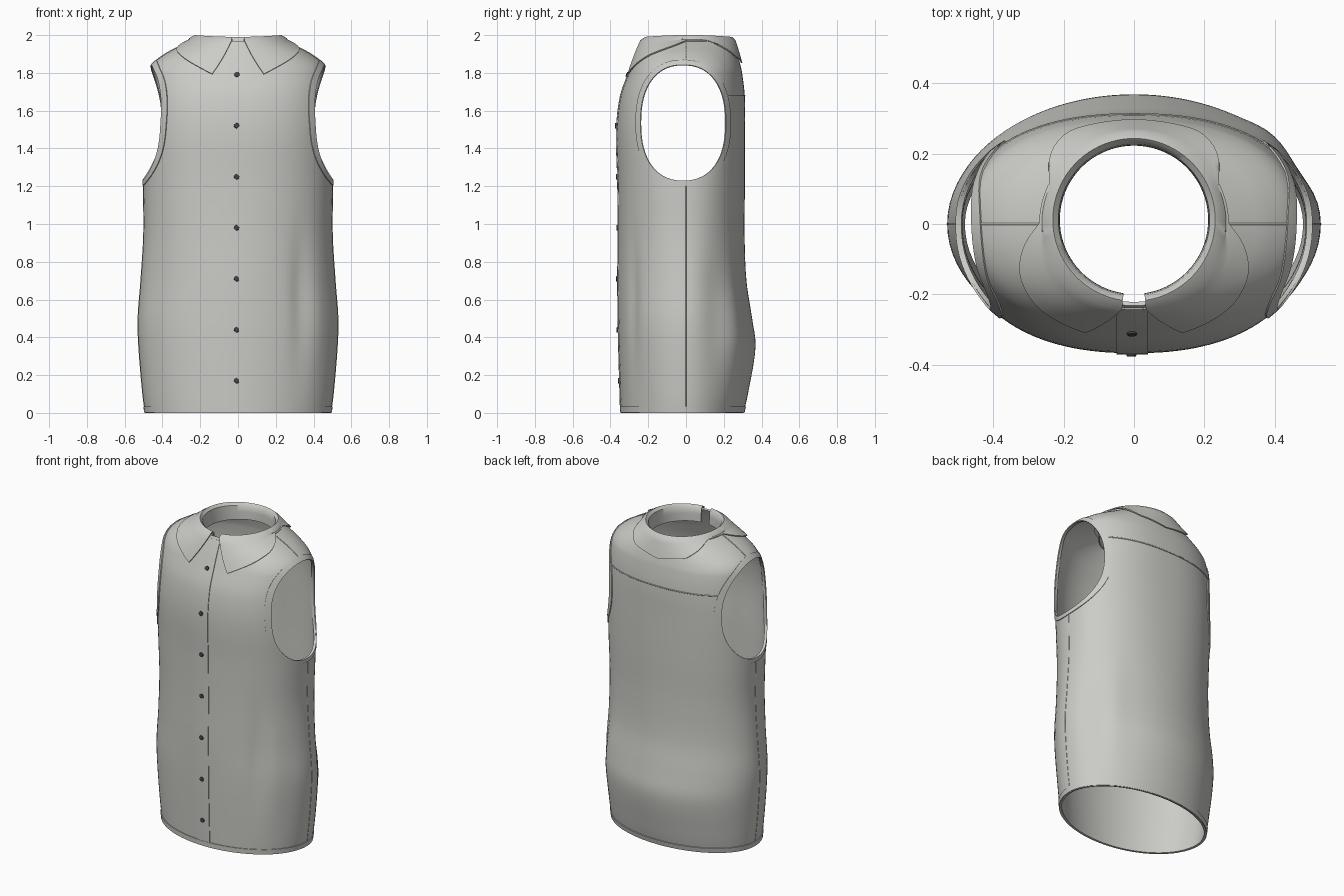
import bpy, math
from mathutils import Vector

cube = bpy.data.objects.get("Cube")
if cube:
    bpy.data.objects.remove(cube, do_unlink=True)


def material(name, rgb):
    m = bpy.data.materials.new(name)
    m.use_nodes = True
    m.diffuse_color = (*rgb, 1)
    m.node_tree.nodes["Principled BSDF"].inputs["Base Color"].default_value = (*rgb, 1)
    return m


cloth = material("light grey cloth", (0.6, 0.6, 0.57))
dark = material("dark button", (0.06, 0.06, 0.065))

# Body profile: height, half width, front depth, back depth, roundness
PROFILE = [
    (0, .492, .345, .305, 2), (.1, .505, .348, .328, 2), (.35, .526, .355, .368, 2),
    (.5, .53, .358, .35, 2), (.7, .515, .36, .32, 2), (.95, .5, .358, .31, 2.1),
    (1.22, .502, .36, .312, 2.2), (1.5, .5, .366, .312, 2.3), (1.68, .492, .345, .311, 2.3),
    (1.8, .475, .302, .297, 2.3), (1.85, .45, .283, .286, 2.2), (1.9, .385, .263, .272, 2.1),
    (1.94, .31, .246, .26, 2), (1.97, .247, .232, .25, 2)]
TOP = PROFILE[-1][0]


def section(z):
    """Smoothly interpolated body dimensions at a height."""
    z = min(max(z, 0), TOP)
    i = max(k for k in range(len(PROFILE) - 1) if PROFILE[k][0] <= z)
    p, q = PROFILE[i], PROFILE[i + 1]
    before, after = PROFILE[max(i - 1, 0)], PROFILE[min(i + 2, len(PROFILE) - 1)]
    h = q[0] - p[0]
    t = (z - p[0]) / h
    out = []
    for k in range(1, 5):
        m0 = (q[k] - before[k]) / (q[0] - before[0]) * h
        m1 = (after[k] - p[k]) / (after[0] - p[0]) * h
        out.append((2*t**3 - 3*t*t + 1) * p[k] + (t**3 - 2*t*t + t) * m0
                   + (3*t*t - 2*t**3) * q[k] + (t**3 - t*t) * m1)
    return out


def fold(angle, z):
    """Soft vertical drape folds, stronger on the left side."""
    d = math.degrees(angle)
    total = 0
    for centre, width, mid, depth in ((50, 6, .6, -.03), (62, 7, .55, .015), (108, 8, .5, -.025),
                                      (125, 8, .5, .02), (-55, 9, .6, -.01), (-115, 9, .6, -.015)):
        total += depth * math.exp(-((d - centre) / width) ** 2 - ((z - mid) / .32) ** 2)
    return total


def radius(angle, z):
    a, f, b, n = section(z)
    s, c = math.sin(angle), math.cos(angle)
    r = (abs(s / a) ** n + abs(c / (f if c > 0 else b)) ** n) ** (-1 / n)
    return r * (1 + fold(angle, z))


def lift(p, off):
    """Move a point off the body along the surface normal."""
    def field(v):
        return math.hypot(v.x, v.y) - radius(math.atan2(v.x, -v.y), v.z)
    e = .002
    axes = [Vector(v) * e for v in ((1, 0, 0), (0, 1, 0), (0, 0, 1))]
    n = Vector([field(p + d) - field(p - d) for d in axes]).normalized()
    return p + n * off


def on_body(angle, z, off=0.0):
    """Angle runs from the front (0) through the left (quarter turn) to the back."""
    r = radius(angle, z)
    p = Vector((r * math.sin(angle), -r * math.cos(angle), z))
    return lift(p, off) if off else p


def side_point(side, y, z, off):
    a, f, b, n = section(z)
    x = a * max(0, 1 - abs(y / (f if y < 0 else b)) ** n) ** (1 / n)
    return lift(Vector((side * x, y, z)), off)


def finish(ob, mods=()):
    bpy.ops.object.select_all(action='DESELECT')
    bpy.context.view_layer.objects.active = ob
    ob.select_set(True)
    for m in mods:
        bpy.ops.object.modifier_apply(modifier=m.name)
    bpy.ops.object.shade_smooth_by_angle(angle=math.radians(40))


def mesh_object(name, verts, faces, mat):
    me = bpy.data.meshes.new(name)
    me.from_pydata(verts, [], faces)
    me.materials.append(mat)
    ob = bpy.data.objects.new(name, me)
    bpy.context.collection.objects.link(ob)
    return ob


def sheet(name, rows, closed, thick, offset, cutters=()):
    """Grid of point rows given thickness; rows may wrap round."""
    w = len(rows[0])
    faces = [(j*w + i, j*w + (i+1) % w, (j+1)*w + (i+1) % w, (j+1)*w + i)
             for j in range(len(rows) - 1) for i in range(w if closed else w - 1)]
    ob = mesh_object(name, [p for row in rows for p in row], faces, cloth)
    m = ob.modifiers.new("thickness", 'SOLIDIFY')
    m.thickness, m.offset = thick, offset
    mods = [m]
    for c in cutters:
        m = ob.modifiers.new("cut", 'BOOLEAN')
        m.object, m.operation, m.solver = c, 'DIFFERENCE', 'EXACT'
        mods.append(m)
    finish(ob, mods)
    return ob


def seam(name, points, size=.0035):
    cu = bpy.data.curves.new(name, 'CURVE')
    cu.dimensions = '3D'
    cu.bevel_depth, cu.bevel_resolution = size, 1
    sp = cu.splines.new('POLY')
    sp.points.add(len(points) - 1)
    for q, p in zip(sp.points, points):
        q.co = (*p, 1)
    cu.materials.append(cloth)
    bpy.context.collection.objects.link(bpy.data.objects.new(name, cu))


def armhole(grow, count=64):
    pts = []
    for i in range(count):
        t = math.tau * i / count
        c, s = math.cos(t), math.sin(t)
        pts.append((-.015 + (.225 + grow) * math.copysign(abs(c) ** .86, c),
                    1.535 + (.307 + grow) * math.copysign(abs(s) ** .86, s)))
    return pts


# Armhole cutters
cutters = []
for side in (1, -1):
    ring = armhole(0)
    n = len(ring)
    verts = [(side * x, y, z) for x in (.27, .75) for y, z in ring]
    faces = [(i, (i+1) % n, n + (i+1) % n, n + i) for i in range(n)]
    faces += [tuple(range(n))[::-1], tuple(range(n, 2 * n))]
    if side > 0:
        faces = [f[::-1] for f in faces]
    cutter = mesh_object("armhole_cutter", verts, [f[::-1] for f in faces], cloth)
    cutter.hide_render = True
    cutters.append(cutter)

# Body shell
heights = [1.8 * i / 46 for i in range(46)] + [1.8 + (TOP - 1.8) * i / 20 for i in range(21)]
turn = [math.tau * i / 112 for i in range(112)]
sheet("shirt_body", [[on_body(t, z) for t in turn] for z in heights], True, .012, -1, cutters)
for c in cutters:
    bpy.data.objects.remove(c, do_unlink=True)

# Hem band
sheet("hem_band", [[on_body(t, z, .002) for t in turn] for z in (.002, .018, .034)], True, .005, 0)

# Armhole bands, side seams and shoulder seams
for side, label in ((1, "left"), (-1, "right")):
    rows = [[side_point(side, y, z, .002) for y, z in armhole(g)] for g in (-.002, .01, .024)]
    sheet(label + "_armhole_band", rows, True, .006, 0)
    quarter = side * math.pi / 2
    seam(label + "_side_seam", [on_body(quarter, .03 + 1.17 * i / 30) for i in range(31)], .002)
    seam(label + "_shoulder_seam", [on_body(quarter, 1.865 + .1 * i / 12) for i in range(13)])

# Back yoke seam
seam("yoke_seam", [on_body(math.pi + math.radians(61) * i / 20, 1.68) for i in range(-20, 21)])

# Button placket
rows = []
for i in range(50):
    z = .035 + 1.92 * i / 49
    rows.append([on_body(math.atan2(x, radius(0, z)), z, .002) for x in (-.05, -.02, .01, .04)])
sheet("button_placket", rows, False, .005, 0)

# Buttons with a raised rim
for i in range(7):
    z = .17 + .27 * i
    p = on_body(-.02, z, .006)
    normal = on_body(-.02, z, .1) - p
    bpy.ops.mesh.primitive_cylinder_add(vertices=12, radius=.014, depth=.01, location=p,
                                        rotation=normal.to_track_quat('Z', 'Y').to_euler())
    button = bpy.context.object
    button.name = "button"
    button.data.materials.append(dark)
    m = button.modifiers.new("rim", 'BEVEL')
    m.width, m.segments = .003, 2
    finish(button, [m])

# Folded collar: stand, rolled top edge and flap ending in two points
FLAP = [(0, 1.79), (.22, 1.89), (.42, 1.962), (.6, 1.962), (.78, 1.88), (1, 1.85)]


def flap_bottom(u):
    for (u0, z0), (u1, z1) in zip(FLAP, FLAP[1:]):
        if u <= u1:
            return z0 + (z1 - z0) * (u - u0) / (u1 - u0)


columns = [-1 + i / 40 for i in range(81)]
rows = [[] for _ in range(10)]
for v in columns:
    side, u = (1 if v >= 0 else -1), 1 - abs(v)
    # v runs from one front end, round the back, to the other
    start = math.radians(8)
    t = side * (start + (math.pi - start) * u)
    s, c = math.sin(t), math.cos(t)
    rise = .01 * s * s
    for row, r, z in zip(rows, (.214, .215, .218, .231), (1.89, 1.94, 1.973, 1.987)):
        row.append(Vector((r * s, .012 - r * c, z + rise * (z > 1.95))))
    tip = math.radians(24.5)
    t_low = side * (tip + (math.pi - tip) * u)
    low = flap_bottom(u)
    for k in range(6):
        g = k / 5
        p = on_body(t + (t_low - t) * g, 1.967 + (low - 1.967) * g, .009)
        if k == 0:
            p.z += rise * .5
        rows[4 + k].append(p)
sheet("collar", rows, False, .007, 0)
